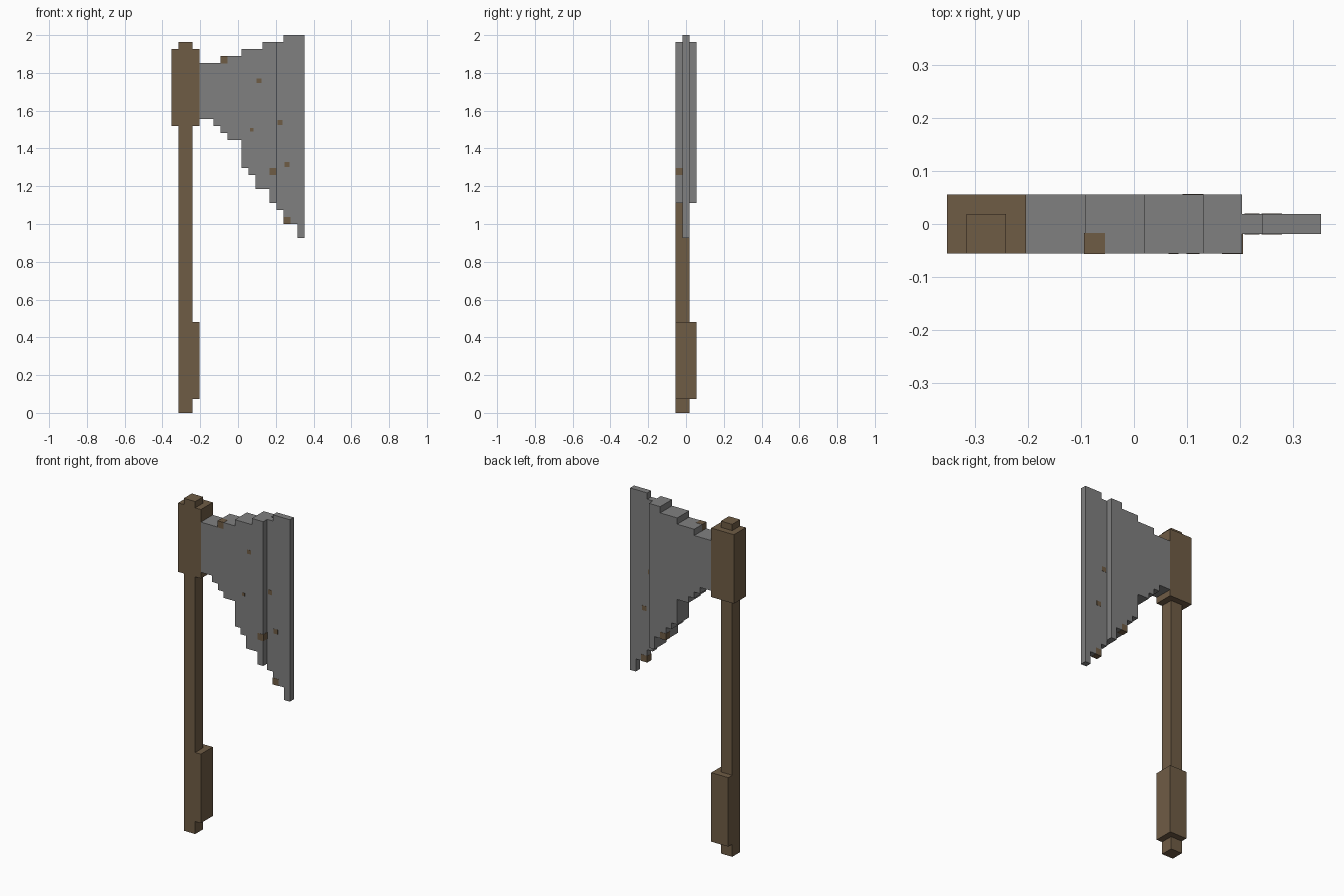
import bpy, bmesh

if "Cube" in bpy.data.objects:
    bpy.data.objects.remove(bpy.data.objects["Cube"])

V = 2 / 54                      # one block of the grid
X0, Y0 = -9.5 * V, -1.5 * V     # grid origin, so the axe is centred


def material(name, rgb):
    m = bpy.data.materials.new(name)
    m.diffuse_color = (*rgb, 1)
    m.use_nodes = True
    m.node_tree.nodes["Principled BSDF"].inputs["Base Color"].default_value = m.diffuse_color
    return m


WOOD = material("brown wood", (0.159, 0.107, 0.060))
STEEL = material("grey steel", (0.216, 0.216, 0.216))


def finish(name, bm, mat):
    bmesh.ops.recalc_face_normals(bm, faces=bm.faces[:])
    me = bpy.data.meshes.new(name)
    bm.to_mesh(me)
    bm.free()
    me.materials.append(mat)
    ob = bpy.data.objects.new(name, me)
    bpy.context.collection.objects.link(ob)
    return ob


def prism(name, outline, y0, y1, mat):
    """Extrude an (x, z) outline in grid units from y0 to y1."""
    bm = bmesh.new()
    face = bm.faces.new([bm.verts.new((X0 + x * V, Y0 + y0 * V, z * V)) for x, z in outline])
    ext = bmesh.ops.extrude_face_region(bm, geom=[face])["geom"]
    bmesh.ops.translate(bm, vec=(0, (y1 - y0) * V, 0),
                        verts=[g for g in ext if isinstance(g, bmesh.types.BMVert)])
    return finish(name, bm, mat)


def box(name, x, y, z, mat):
    return prism(name, [(x[0], z[0]), (x[1], z[0]), (x[1], z[1]), (x[0], z[1])], y[0], y[1], mat)


def steps(runs, end):
    """Turn (start, height) runs into a staircase of points."""
    pts = []
    for (x, z), nxt in zip(runs, [r[0] for r in runs[1:]] + [end]):
        pts += [(x, z), (nxt, z)]
    return pts


def stepped_plate(name, bottom, top, end, y0, y1):
    return prism(name, steps(bottom, end) + steps(top, end)[::-1], y0, y1, STEEL)


# Handle
box("shaft", (1, 3), (0, 2), (0, 41), WOOD)
box("grip", (1, 4), (0, 3), (2, 13), WOOD)
box("head_block", (0, 4), (0, 3), (41, 52), WOOD)
box("head_cap", (1, 3), (0, 2), (52, 53), WOOD)

# Blade: thick body and thin cutting edge
stepped_plate("blade_body",
              [(4, 42), (6, 41), (7, 40), (8, 39), (10, 35), (11, 34), (12, 32), (14, 30)],
              [(4, 50), (7, 51), (10, 52), (13, 53)], 15, 0, 3)
stepped_plate("blade_edge",
              [(15, 29), (16, 27), (18, 25)],
              [(15, 53), (16, 54)], 19, 1, 2)

# Rust spots: (column, layer, height, size), a hair proud of the blade
E = 0.03
SPOTS = [(7, 0, 50, 1), (12, 0, 47, .65), (11, 0, 40, .5), (14, 0, 34, 1),
         (12, 2, 32, 1), (15, 1, 41, .75), (16, 1, 35, .75), (16, 1, 27, 1)]
for i, (x, y, z, s) in enumerate(SPOTS):
    m = (1 - s) / 2 - (E if s == 1 else 0)
    box(f"rust_spot_{i + 1}", (x + m, x + 1 - m), (y - E, y + 1 + E), (z + m, z + 1 - m), WOOD)
